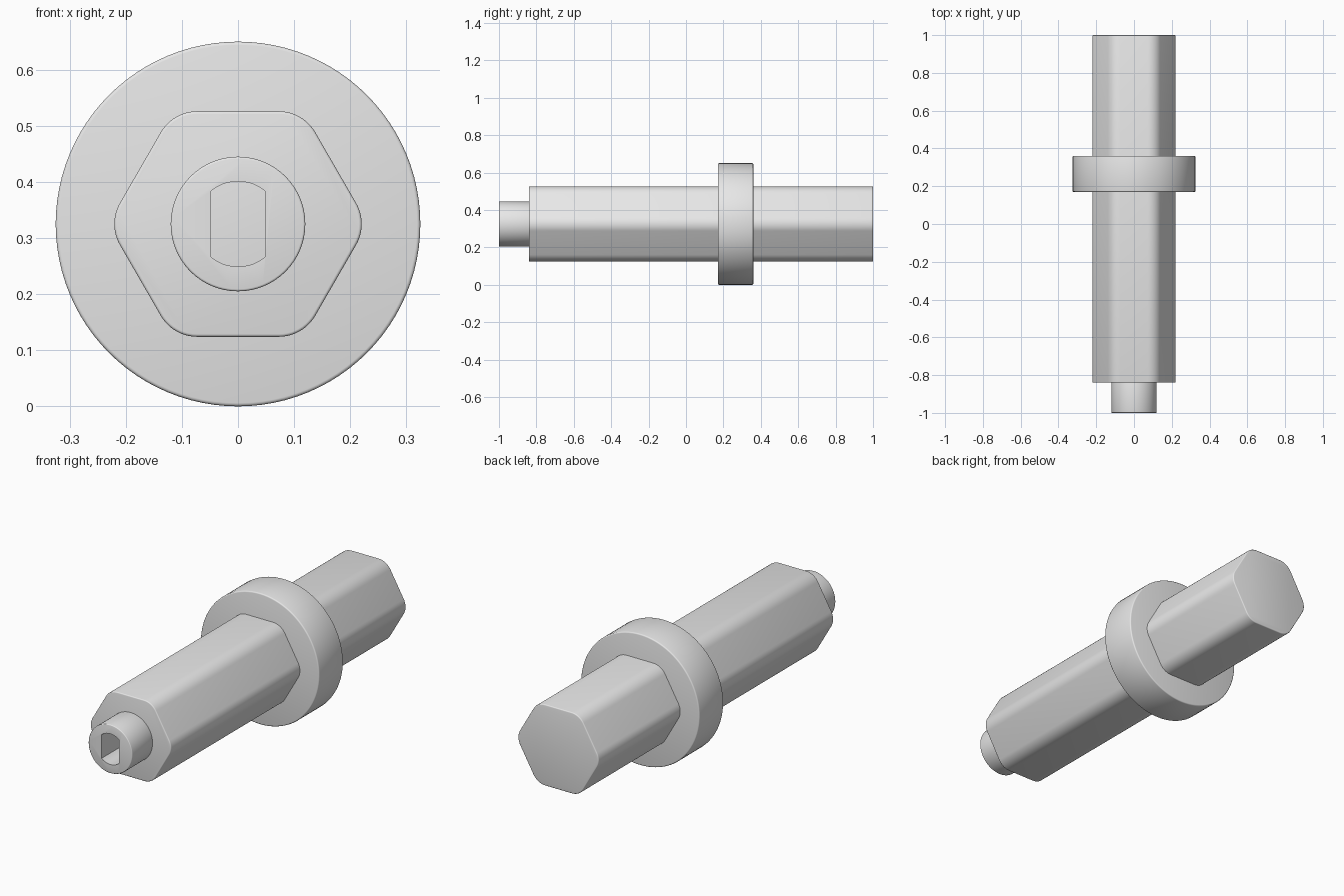
import bpy, bmesh
from math import sin, cos, pi, radians
from mathutils import Vector

if "Cube" in bpy.data.objects:
    bpy.data.objects.remove(bpy.data.objects["Cube"])

AXIS_Z = 0.325

# Single grey material
grey = bpy.data.materials.new("plain grey")
grey.use_nodes = True
colour = (0.8, 0.8, 0.8, 1)
grey.diffuse_color = colour
grey.node_tree.nodes["Principled BSDF"].inputs["Base Color"].default_value = colour


def circle(radius, sides):
    return [(radius * cos(2 * pi * i / sides), radius * sin(2 * pi * i / sides))
            for i in range(sides)]


def rounded_hexagon(apothem, fillet, steps):
    """Hexagon with points on +-x and arcs at its corners."""
    reach = (apothem - fillet) / cos(pi / 6)
    points = []
    for corner in range(6):
        a = corner * pi / 3
        for s in range(steps + 1):
            b = a + (s / steps - 0.5) * pi / 3
            points.append((reach * cos(a) + fillet * cos(b),
                           reach * sin(a) + fillet * sin(b)))
    return points


def double_d(radius, half_width, steps):
    """Circle cut by two flats on its left and right."""
    points = []
    for side in (1, -1):
        for s in range(steps + 1):
            x = half_width * (1 - 2 * s / steps) * side
            points.append((x, side * (radius ** 2 - x ** 2) ** 0.5))
    return points


def prism(name, outline, y0, y1, bevel=0):
    """Extrude an x-z outline along y, with softened rims."""
    bm = bmesh.new()
    face = bm.faces.new([bm.verts.new((x, y0, z + AXIS_Z)) for x, z in outline])
    new = bmesh.ops.extrude_face_region(bm, geom=[face])["geom"]
    bmesh.ops.translate(bm, vec=Vector((0, y1 - y0, 0)),
                        verts=[g for g in new if isinstance(g, bmesh.types.BMVert)])
    bmesh.ops.recalc_face_normals(bm, faces=bm.faces)
    mesh = bpy.data.meshes.new(name)
    bm.to_mesh(mesh)
    bm.free()
    mesh.materials.append(grey)
    obj = bpy.data.objects.new(name, mesh)
    bpy.context.collection.objects.link(obj)
    if bevel:
        mod = obj.modifiers.new("soft rims", "BEVEL")
        mod.width = bevel
        mod.segments = 3
        mod.limit_method = "ANGLE"
        mod.angle_limit = radians(40)
    return obj


# Shaft, collar and front pin
shaft = prism("hexagonal_shaft", rounded_hexagon(0.201, 0.075, 10), -0.84, 1, 0.005)
collar = prism("collar", circle(0.325, 96), 0.17, 0.36, 0.006)
pin = prism("front_pin", circle(0.12, 64), -1, -0.82, 0.004)

# Keyed socket cut into the pin
cutter = prism("socket_cutter", double_d(0.076, 0.048, 10), -1.05, -0.84)
cutter.hide_render = True
cut = pin.modifiers.new("socket", "BOOLEAN")
cut.operation = "DIFFERENCE"
cut.solver = "EXACT"
cut.object = cutter

# Apply modifiers, then smooth the rounded sides
for obj in (shaft, collar, pin):
    bpy.ops.object.select_all(action="DESELECT")
    obj.select_set(True)
    bpy.context.view_layer.objects.active = obj
    for mod in list(obj.modifiers):
        bpy.ops.object.modifier_apply(modifier=mod.name)
    bpy.ops.object.shade_smooth_by_angle(angle=radians(35))
bpy.data.objects.remove(cutter)
